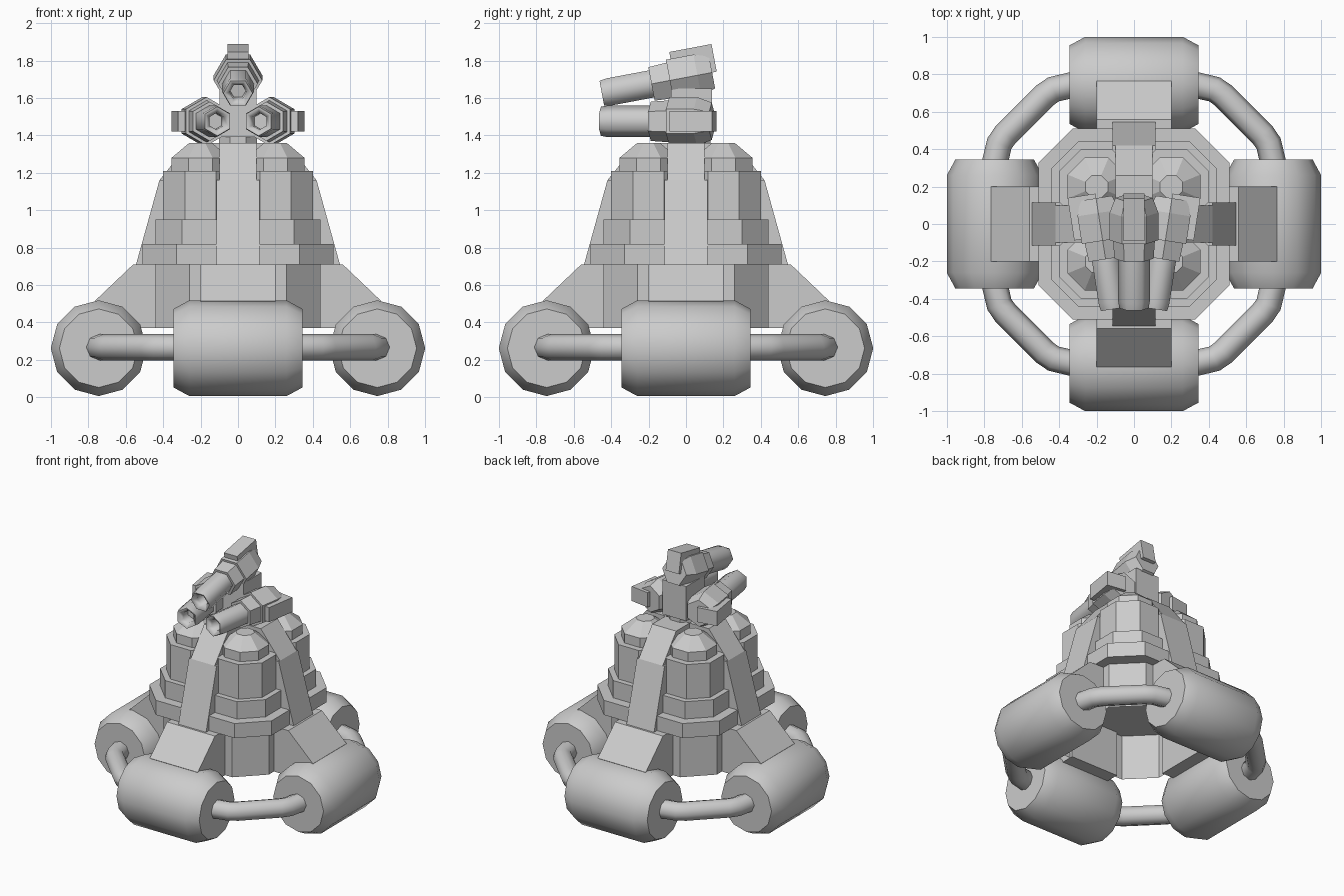
import bpy, bmesh, math
from mathutils import Matrix, Vector

if "Cube" in bpy.data.objects:
    bpy.data.objects.remove(bpy.data.objects["Cube"])

C8 = math.cos(math.pi / 8)


def finish(bm, name, smooth=None):
    bmesh.ops.recalc_face_normals(bm, faces=bm.faces)
    me = bpy.data.meshes.new(name)
    bm.to_mesh(me)
    bm.free()
    ob = bpy.data.objects.new(name, me)
    bpy.context.collection.objects.link(ob)
    if smooth:
        bpy.ops.object.select_all(action='DESELECT')
        ob.select_set(True)
        bpy.context.view_layer.objects.active = ob
        bpy.ops.object.shade_smooth_by_angle(angle=math.radians(smooth))
    return ob


def lathe(name, profile, n, mat, phase=0.0, smooth=None):
    """Rings of n points from (height, radius) pairs, capped at both ends."""
    bm = bmesh.new()
    rings = []
    for h, r in profile:
        rings.append([bm.verts.new(mat @ Vector((
            r * math.cos(phase + 2 * math.pi * i / n),
            r * math.sin(phase + 2 * math.pi * i / n), h))) for i in range(n)])
    for a, b in zip(rings, rings[1:]):
        for i in range(n):
            j = (i + 1) % n
            bm.faces.new((a[i], a[j], b[j], b[i]))
    bm.faces.new(rings[0])
    bm.faces.new(rings[-1])
    return finish(bm, name, smooth)


def slab(name, profile, half, mat, top_half=None):
    """Side profile (distance, z) made solid across its width."""
    bm = bmesh.new()
    a = [bm.verts.new(mat @ Vector((x, -half, z))) for x, z in profile]
    b = [bm.verts.new(mat @ Vector((x, half, z))) for x, z in profile]
    bm.faces.new(a)
    bm.faces.new(b)
    for i in range(len(a)):
        j = (i + 1) % len(a)
        bm.faces.new((a[i], a[j], b[j], b[i]))
    return finish(bm, name)


def box(name, size, mat):
    bm = bmesh.new()
    bmesh.ops.create_cube(bm, size=1, matrix=mat @ Matrix.Diagonal((*size, 1)))
    return finish(bm, name)


# Parts repeated on the four sides
for k, side in enumerate(("right", "back", "left", "front")):
    R = Matrix.Rotation(k * math.pi / 2, 4, 'Z')
    # rollers
    axis = R @ Matrix.Translation((0.745, 0, 0.262)) @ Matrix.Rotation(math.pi / 2, 4, 'X')
    lathe(side + "_roller", [(-.345, .21), (-.26, .256), (.26, .256), (.345, .21)],
          12, axis, 0, 32)
    # leg to roller
    slab(side + "_leg", [(.42, .37), (.7, .37), (.765, .515), (.56, .71), (.42, .71)], .2, R)
    # sloping fin and its narrower upper part
    slab(side + "_fin", [(.2, .71), (.545, .71), (.42, 1.16), (.2, 1.16)], .115, R)
    slab(side + "_fin_top", [(.1, 1.16), (.42, 1.16), (.26, 1.36), (.1, 1.36)], .1, R)
    # bent pipe between rollers
    cu = bpy.data.curves.new(side + "_pipe", 'CURVE')
    cu.dimensions = '3D'
    cu.bevel_depth = .07
    cu.bevel_resolution = 2
    cu.use_fill_caps = True
    sp = cu.splines.new('POLY')
    path = [(.75, .3), (.72, .43), (.685, .48), (.48, .685), (.43, .72), (.3, .75)]
    sp.points.add(len(path) - 1)
    for p, (x, y) in zip(sp.points, path):
        p.co = (*(R @ Vector((x, y, .267))), 1)
    bpy.context.collection.objects.link(bpy.data.objects.new(side + "_pipe", cu))
    # corner silo: ring, step, panel, cap
    silo = [(.71, .31), (.82, .31), (.82, .24), (.95, .24), (.95, .2), (1.21, .2),
            (1.21, .155), (1.28, .155), (1.36, .06)]
    lathe(side + "_corner_silo", [(z, a / C8) for z, a in silo], 8,
          R @ Matrix.Translation((.2, .2, 0)), math.pi / 8)

# Base skirt, open underneath
bm = bmesh.new()
outline = [(s * x, t * y) for s, t, pts in (
    (1, 1, ((.44, .26), (.26, .44))), (-1, 1, ((.26, .44), (.44, .26))),
    (-1, -1, ((.44, .26), (.26, .44))), (1, -1, ((.26, .44), (.44, .26)))) for x, y in pts]
lo = [bm.verts.new((x, y, .37)) for x, y in outline]
hi = [bm.verts.new((x, y, .71)) for x, y in outline]
for i in range(8):
    j = (i + 1) % 8
    bm.faces.new((lo[i], lo[j], hi[j], hi[i]))
bm.faces.new(hi)
finish(bm, "base_skirt")

# Central core and turret pivot
lathe("tower_core", [(.71, .3), (1.26, .25)], 8, Matrix(), math.pi / 8)
lathe("turret_pivot", [(1.2, .11), (1.42, .11)], 8, Matrix.Translation((0, .03, 0)), math.pi / 8)
box("turret_hub", (.2, .22, .26), Matrix.Translation((0, .03, 1.52)))


def gun(name, front, back, out):
    """Six-sided gun from muzzle to breech, with a lug on the outward side."""
    front, back, out = Vector(front), Vector(back), Vector(out)
    z = (back - front).normalized()
    x = (out - z * out.dot(z)).normalized()
    y = z.cross(x)
    M = Matrix((x, y, z)).transposed().to_4x4()
    M.translation = front
    ph = math.pi / 6
    lathe(name + "_barrel", [(.1, .045), (.03, .045), (0, .07), (0, .078), (.04, .085), (.3, .085)],
          6, M, ph, 62)
    lathe(name + "_housing", [(.27, .105), (.37, .112), (.37, .13), (.52, .13), (.6, .1)], 6, M, ph)
    box(name + "_lug", (.15, .11, .23), M @ Matrix.Translation((.075, 0, .51)))


# Three guns converging forwards
gun("upper_gun", (0, -.45, 1.625), (0, .16, 1.74), (0, 0, 1))
for s, side in ((1, "right"), (-1, "left")):
    gun(side + "_gun", (s * .11, -.455, 1.475), (s * .205, .15, 1.475), (s, 0, 0))
